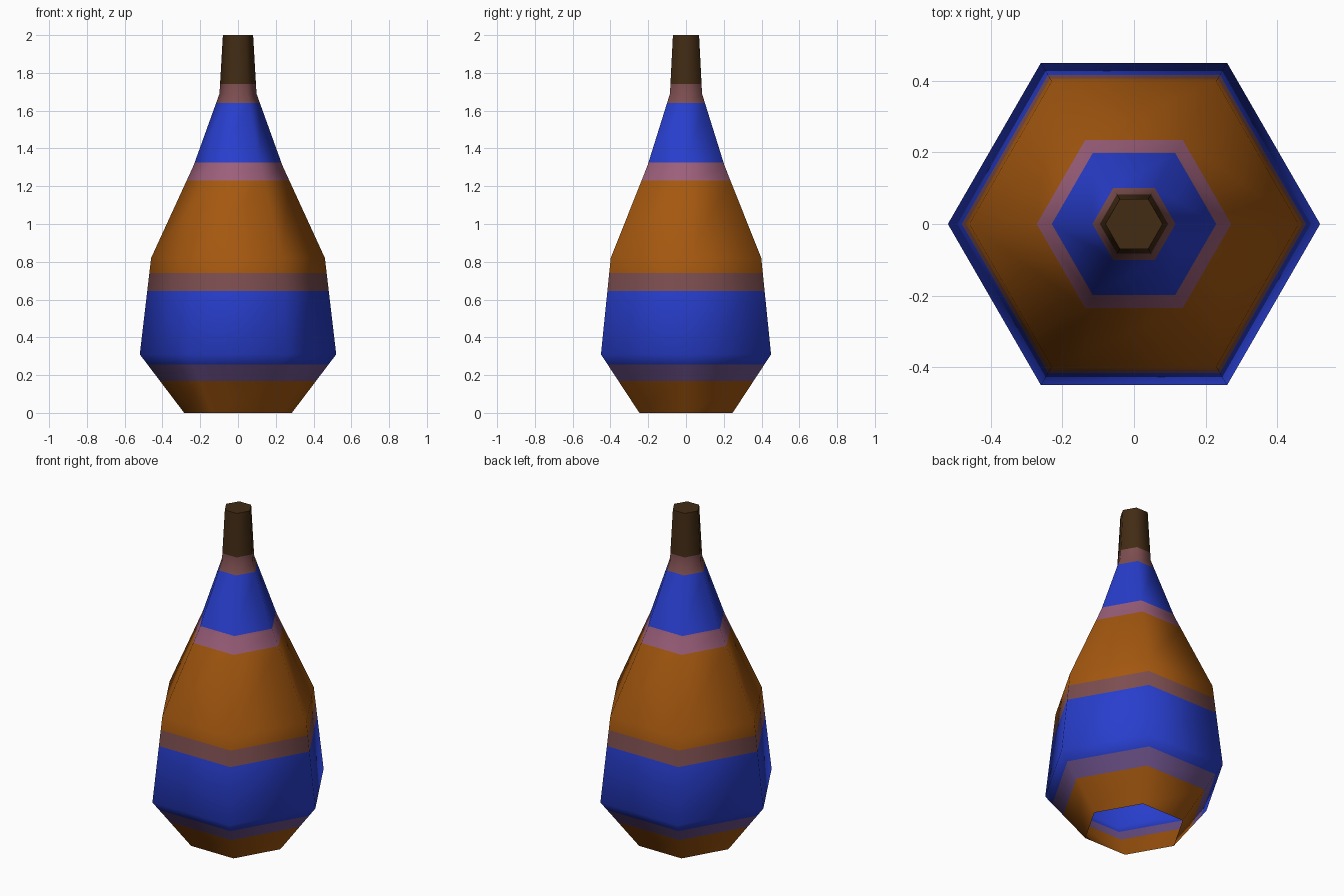
import bpy, bmesh, math

if "Cube" in bpy.data.objects:
    bpy.data.objects.remove(bpy.data.objects["Cube"])


def make_mat(name, rgb):
    # sRGB 0-255 to linear
    lin = [(c / 255 / 12.92) if c < 10 else ((c / 255 + 0.055) / 1.055) ** 2.4 for c in rgb]
    m = bpy.data.materials.new(name)
    m.diffuse_color = (*lin, 1)
    m.use_nodes = True
    m.node_tree.nodes["Principled BSDF"].inputs["Base Color"].default_value = m.diffuse_color
    return m


mats = [make_mat("ochre", (165, 88, 15)),
        make_mat("blue", (40, 62, 205)),
        make_mat("mauve", (125, 78, 80)),
        make_mat("pink mauve", (155, 95, 122)),
        make_mat("purple", (112, 84, 142)),
        make_mat("dark brown", (66, 43, 20))]

# corner radius by height
profile = [(0, 0.285), (0.31, 0.52), (0.82, 0.46), (1.31, 0.235), (1.69, 0.098), (2, 0.08)]
# top height of each painted band and its material
bands = [(0.17, 0), (0.255, 4), (0.645, 1), (0.74, 2), (1.23, 0),
         (1.325, 3), (1.64, 1), (1.74, 2), (2.0, 5)]


def radius(z):
    for (z0, r0), (z1, r1) in zip(profile, profile[1:]):
        if z <= z1:
            return r0 + (r1 - r0) * (z - z0) / (z1 - z0)
    return profile[-1][1]


def band_material(z):
    return next(m for top, m in bands if z <= top)


# six-sided vase: open underneath, closed at the top
bm = bmesh.new()
heights = sorted({z for z, r in profile} | {float(z) for z, m in bands})
rings = []
for z in heights:
    r = radius(z)
    rings.append([bm.verts.new((r * math.cos(i * math.pi / 3), r * math.sin(i * math.pi / 3), z))
                  for i in range(6)])
for k, (a, b) in enumerate(zip(rings, rings[1:])):
    for i in range(6):
        j = (i + 1) % 6
        f = bm.faces.new((a[i], a[j], b[j], b[i]))
        f.material_index = band_material((heights[k] + heights[k + 1]) / 2)
cap = bm.faces.new(rings[-1])
cap.material_index = 5

mesh = bpy.data.meshes.new("vase")
bm.to_mesh(mesh)
bm.free()
for m in mats:
    mesh.materials.append(m)
vase = bpy.data.objects.new("vase", mesh)
bpy.context.collection.objects.link(vase)

# soft shading around the sides, crisp top rim
bpy.context.view_layer.objects.active = vase
vase.select_set(True)
bpy.ops.object.shade_smooth_by_angle(angle=math.radians(70))
